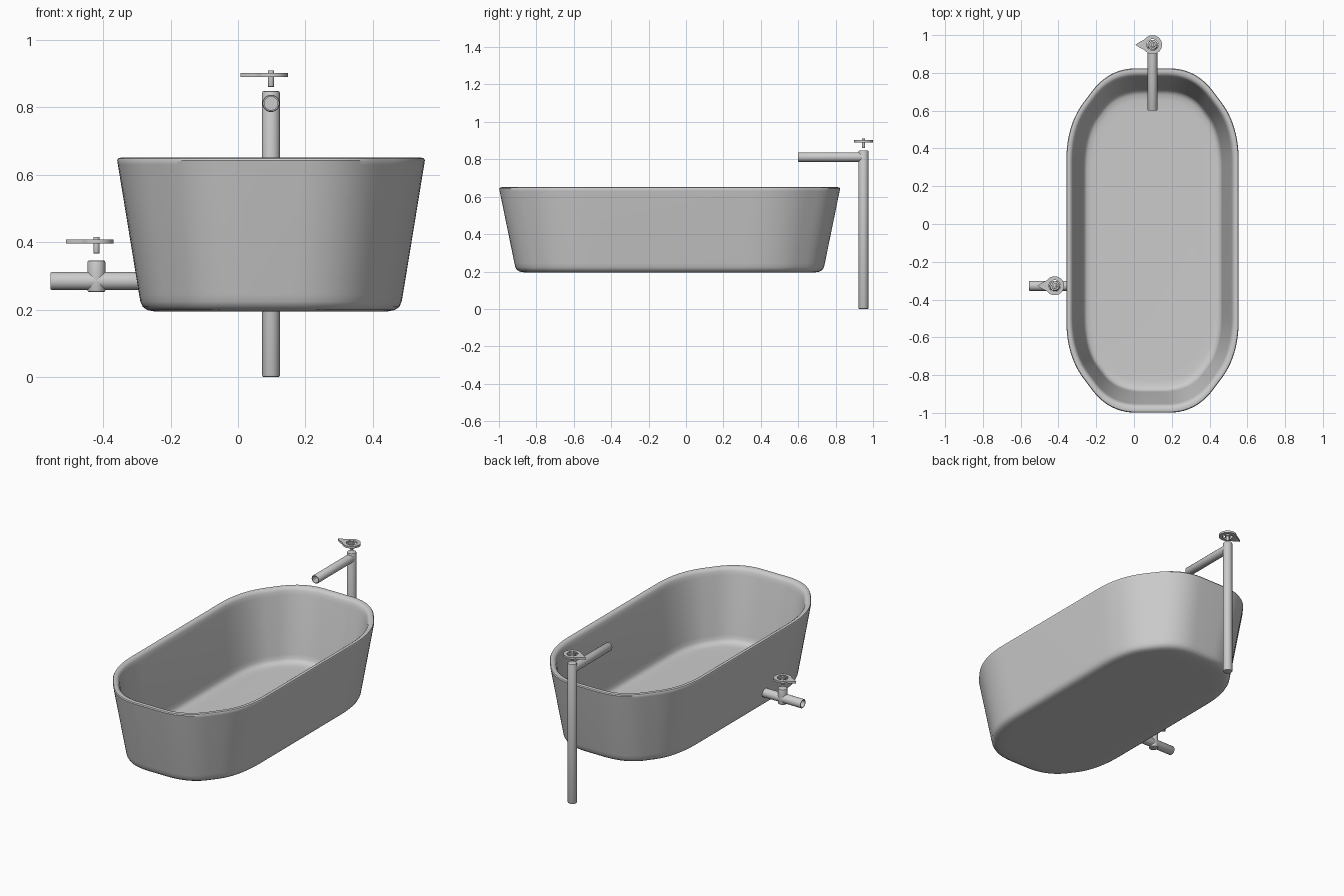
import bpy, bmesh
from math import pi, sin, cos, radians

if "Cube" in bpy.data.objects:
    bpy.data.objects.remove(bpy.data.objects["Cube"])

CX, CY = 0.098, -0.0875


def loft(name, rings, caps=True, closed=False, loc=(0, 0, 0), rot=(0, 0, 0)):
    """Skin a stack of equal-length point rings."""
    bm = bmesh.new()
    loops = [[bm.verts.new(p) for p in ring] for ring in rings]
    pairs = list(zip(loops, loops[1:]))
    if closed:
        pairs.append((loops[-1], loops[0]))
    for a, b in pairs:
        for i in range(len(a)):
            j = (i + 1) % len(a)
            bm.faces.new((a[i], a[j], b[j], b[i]))
    if caps and not closed:
        bm.faces.new(loops[0][::-1])
        bm.faces.new(loops[-1])
    bmesh.ops.recalc_face_normals(bm, faces=bm.faces)
    me = bpy.data.meshes.new(name)
    bm.to_mesh(me)
    bm.free()
    ob = bpy.data.objects.new(name, me)
    bpy.context.collection.objects.link(ob)
    ob.location, ob.rotation_euler = loc, rot
    bpy.ops.object.select_all(action='DESELECT')
    ob.select_set(True)
    bpy.context.view_layer.objects.active = ob
    bpy.ops.object.shade_smooth_by_angle(angle=radians(40))
    return ob


def lathe(name, profile, loc, rot=(0, 0, 0), n=32):
    rings = [[(r * cos(2 * pi * i / n), r * sin(2 * pi * i / n), z)
              for i in range(n)] for r, z in profile]
    return loft(name, rings, loc=loc, rot=rot)


def tub_outline(d, z, steps=10):
    """Soft octagon outline, inset by d."""
    hx, hy = 0.4575 - d, 0.9125 - 1.25 * d
    ay, bx = 0.61 - 0.45 * d, 0.23 - 0.4 * d
    side, a, b, end = (hx, ay - 0.19), (hx, ay), (bx, hy), (bx - 0.14, hy)
    m1, m2 = [tuple(a[k] + (b[k] - a[k]) * t for k in (0, 1)) for t in (0.4, 0.6)]
    quad = []
    for p, c, q in ((side, a, m1), (m2, b, end)):
        for i in range(steps + 1):
            t = i / steps
            quad.append([(1 - t) ** 2 * p[k] + 2 * t * (1 - t) * c[k] + t * t * q[k]
                         for k in (0, 1)])
    pts = quad + [(-x, y) for x, y in quad[::-1]]
    pts += [(-x, -y) for x, y in pts]
    return [(CX + x, CY + y, z) for x, y in pts]


# Bathtub: underside, outer wall, rounded rim, inner wall, floor
tub_profile = [(0.15, 0.194), (0.11, 0.195), (0.09, 0.199), (0.077, 0.208), (0.07, 0.223),
               (0.066, 0.245), (0.003, 0.63), (0.001, 0.643), (0.004, 0.649),
               (0.012, 0.651), (0.022, 0.649), (0.03, 0.643), (0.035, 0.632), (0.04, 0.61),
               (0.088, 0.275), (0.092, 0.252), (0.099, 0.238), (0.112, 0.23),
               (0.135, 0.227), (0.17, 0.226)]
loft("bathtub", [tub_outline(d, z) for d, z in tub_profile])


def hollow_pipe(name, length, r, loc, rot):
    bore = r - 0.006
    lathe(name, [(r, length), (r, 0.003), (r - 0.002, 0), (bore, 0),
                 (bore, length - 0.03)], loc, rot)


def post(name, r, z0, z1, x, y, b=0.005):
    lathe(name, [(r - b, z0), (r - b * 0.3, z0 + b * 0.3), (r, z0 + b), (r, z1 - b),
                 (r - b * 0.3, z1 - b * 0.3), (r - b, z1)], (x, y, 0))


def tap_handle(prefix, x, y, z):
    """Pointed ring with hub, spokes and stem; z is the middle of the ring."""
    n, t = 64, 0.006

    def ring(fn, h):
        return [(fn(a) * cos(a), fn(a) * sin(a), h)
                for a in (2 * pi * i / n for i in range(n))]

    def outer(a):
        return 0.05 + 0.04 * max(0, 1 - abs(a - pi) / 0.7) ** 1.9

    def inner(a):
        return 0.03

    loft(prefix + "_handle_ring",
         [ring(outer, -t), ring(outer, t), ring(inner, t), ring(inner, -t)],
         closed=True, loc=(x, y, z))
    post(prefix + "_handle_hub", 0.016, z - t, z + t, x, y, 0.001)
    post(prefix + "_handle_stem", 0.009, z - 0.035, z + 0.014, x, y, 0.001)
    for k in range(3):
        spoke = [[(u, v, h) for u, v in ((0.012, -0.005), (0.034, -0.005),
                                         (0.034, 0.005), (0.012, 0.005))]
                 for h in (-t * 0.7, t * 0.7)]
        loft(f"{prefix}_handle_spoke_{k + 1}", spoke, loc=(x, y, z),
             rot=(0, 0, k * 2 * pi / 3))


# Floor-standing filler tap
FY = 0.949
post("filler_post", 0.0265, 0.0, 0.848, CX, FY)
hollow_pipe("filler_spout", FY - 0.6, 0.0255, (CX, 0.6, 0.812), (-pi / 2, 0, 0))
tap_handle("filler", CX, FY, 0.896)

# Drain pipe with valve on the side
DX, DY = -0.420, -0.327
hollow_pipe("drain_pipe", 0.27, 0.0265, (-0.556, DY, 0.285), (0, pi / 2, 0))
post("drain_valve_body", 0.0265, 0.252, 0.346, DX, DY)
tap_handle("drain", DX, DY, 0.402)
